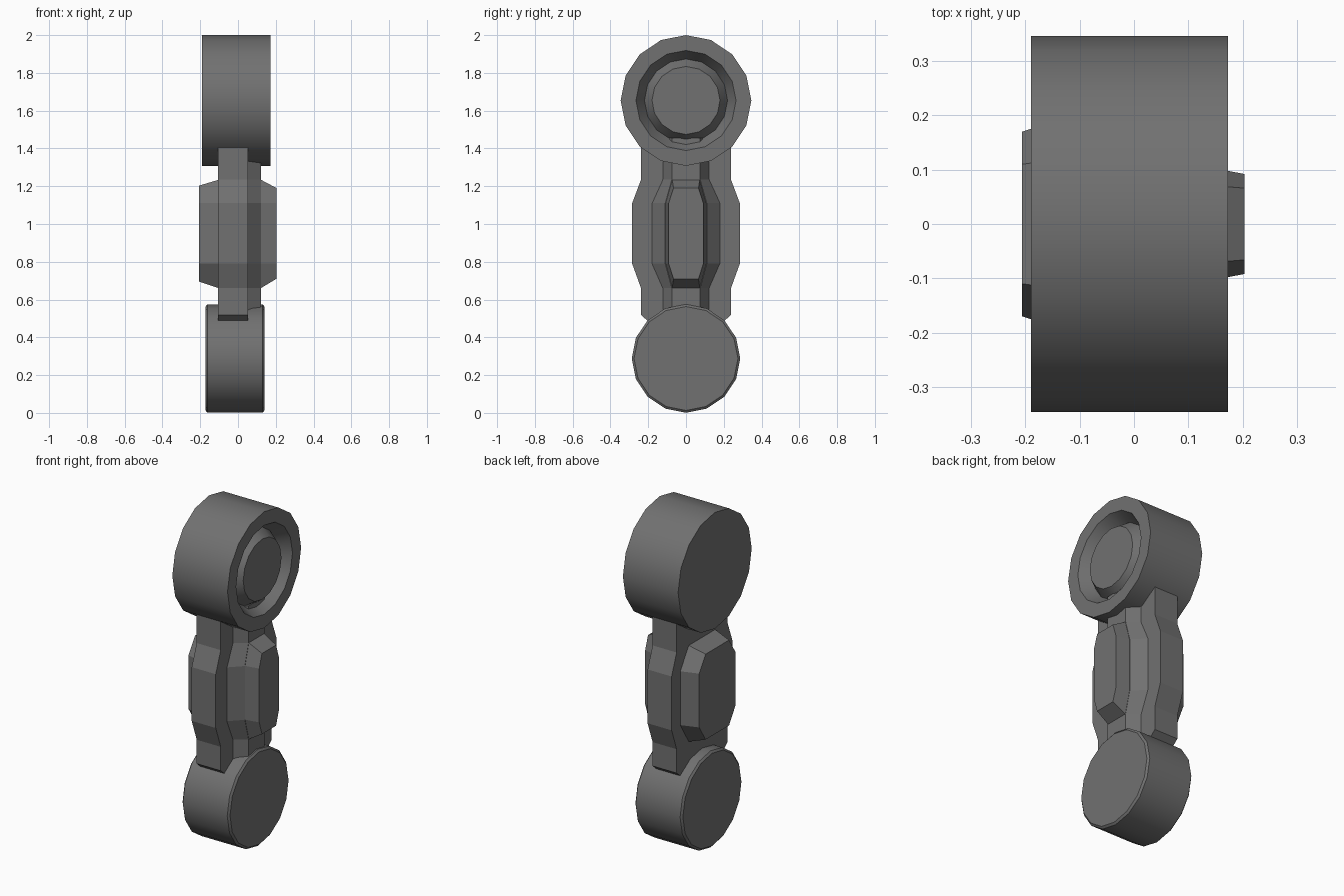
import bpy, bmesh
from math import sin, cos, pi, radians

if "Cube" in bpy.data.objects:
    bpy.data.objects.remove(bpy.data.objects["Cube"])

# Dark grey finish shared by all parts
dark = bpy.data.materials.new("dark_grey")
dark.diffuse_color = (0.165, 0.165, 0.165, 1)
dark.use_nodes = True
dark.node_tree.nodes["Principled BSDF"].inputs["Base Color"].default_value = dark.diffuse_color


def finish(name, bm):
    bmesh.ops.recalc_face_normals(bm, faces=bm.faces)
    me = bpy.data.meshes.new(name)
    bm.to_mesh(me)
    bm.free()
    me.materials.append(dark)
    ob = bpy.data.objects.new(name, me)
    bpy.context.collection.objects.link(ob)
    return ob


def loft(name, loops):
    """Bridge equal-length vertex loops and cap both ends."""
    bm = bmesh.new()
    rings = [[bm.verts.new(p) for p in loop] for loop in loops]
    n = len(rings[0])
    for a, b in zip(rings, rings[1:]):
        for i in range(n):
            j = (i + 1) % n
            bm.faces.new((a[i], a[j], b[j], b[i]))
    bm.faces.new(rings[0])
    bm.faces.new(rings[-1])
    return finish(name, bm)


def turned(name, cz, profile, sides=16):
    """Turn an (x, radius) profile around a sideways axis at height cz."""
    ob = loft(name, [[(x, r * sin(2 * pi * i / sides), cz + r * cos(2 * pi * i / sides))
                      for i in range(sides)] for x, r in profile])
    bpy.ops.object.select_all(action='DESELECT')
    bpy.context.view_layer.objects.active = ob
    ob.select_set(True)
    bpy.ops.object.shade_smooth_by_angle(angle=radians(25))
    return ob


def plate(name, *layers):
    """Stack (x, half outline of (y, z)) layers, mirrored across y = 0."""
    return loft(name, [[(x, y, z) for y, z in half] + [(x, -y, z) for y, z in reversed(half)]
                       for x, half in layers])


# Upper joint with recessed ring and raised hub
turned("upper_joint", 1.654, [(-0.19, 0.346), (0.173, 0.346), (0.173, 0.265),
                              (0.10, 0.22), (0.16, 0.18)])

# Lower joint with chamfered rims
turned("lower_joint", 0.288, [(-0.172, 0.275), (-0.162, 0.287), (0.13, 0.287), (0.14, 0.275)])

# Main arm slab, flared in the middle
slab = [(0.10, 0.41), (0.20, 0.485), (0.238, 0.518), (0.238, 0.66), (0.285, 0.79),
        (0.285, 1.11), (0.238, 1.235), (0.238, 1.46)]
plate("arm_slab", (-0.105, slab), (0.053, slab))


def flared(end, mid, z0, z1):
    return [(end, z0), (end, 0.66), (mid, 0.79), (mid, 1.11), (end, 1.235), (end, z1)]


# Raised ridge with sloped sides, running between the joints
plate("arm_ridge", (0.05, flared(0.125, 0.182, 0.40, 1.455)),
      (0.122, flared(0.075, 0.11, 0.40, 1.455)))


def pad(end, mid, z0, z1):
    return [(end, z0), (mid, 0.79), (mid, 1.11), (end, z1)]


# Raised pads on both sides of the arm
plate("right_pad", (0.12, pad(0.073, 0.108, 0.66, 1.235)), (0.204, pad(0.066, 0.092, 0.71, 1.19)))
plate("left_pad", (-0.10, pad(0.125, 0.205, 0.66, 1.235)), (-0.206, pad(0.11, 0.17, 0.695, 1.203)))
